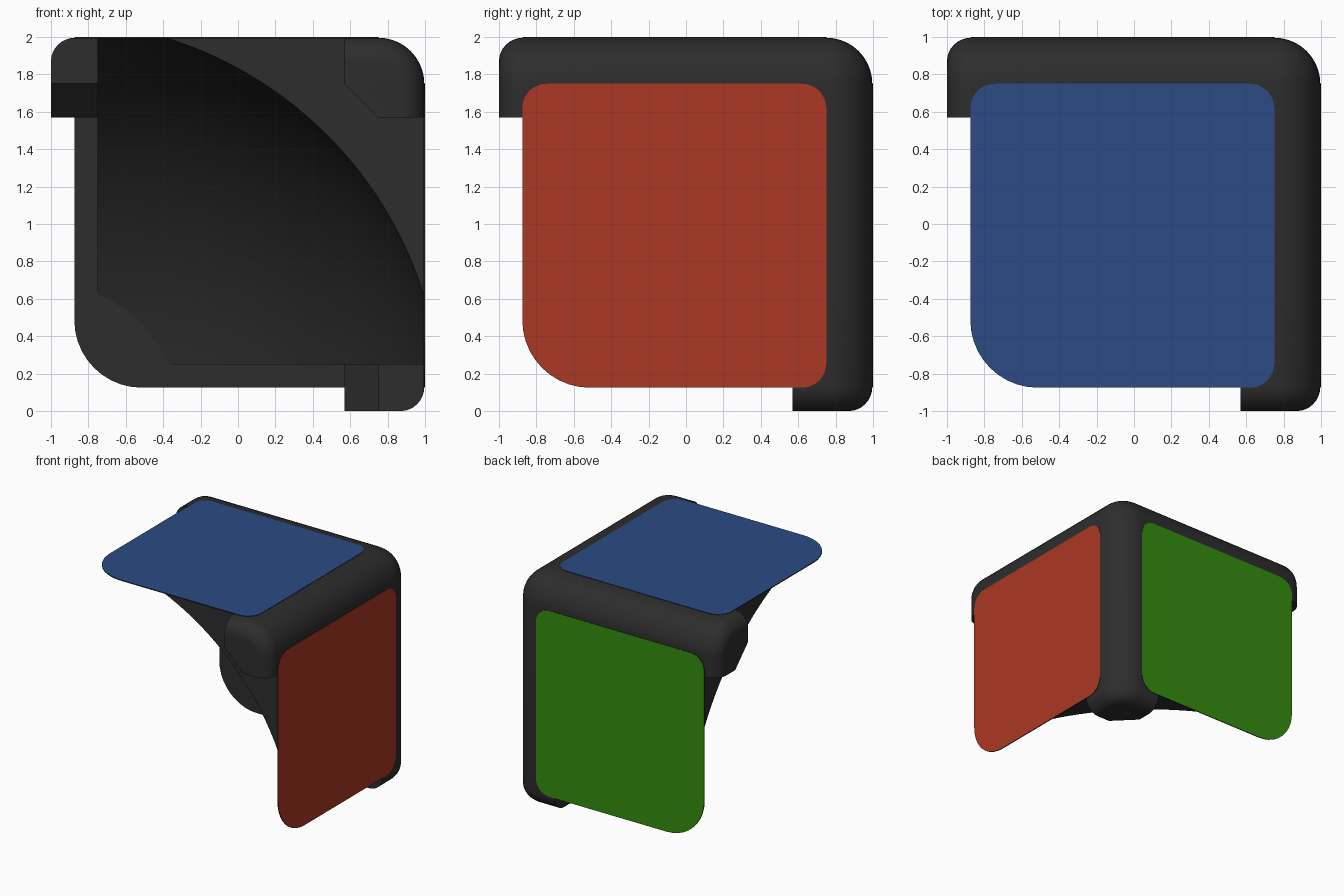
import bpy, bmesh
from math import sin, cos, pi, sqrt
from mathutils import Vector

if "Cube" in bpy.data.objects:
    bpy.data.objects.remove(bpy.data.objects["Cube"])

E = 0.004          # plates stand this far proud of the body
CORNER = Vector((1, 1, 2))


def material(name, rgb):
    m = bpy.data.materials.new(name)
    m.diffuse_color = (*rgb, 1)
    m.use_nodes = True
    m.node_tree.nodes["Principled BSDF"].inputs["Base Color"].default_value = m.diffuse_color
    return m


DARK = material("dark", (0.026, 0.026, 0.026))
COLOURS = [material("red", (0.41, 0.04, 0.018)),
           material("green", (0.033, 0.27, 0.004)),
           material("blue", (0.025, 0.07, 0.23))]


def place(k, along, u, v):
    """Distances from the outer corner, axis k first, to world position."""
    p = [0, 0, 0]
    p[k], p[(k + 1) % 3], p[(k + 2) % 3] = along, u, v
    return CORNER - Vector(p)


def finish(name, bm, mats):
    bmesh.ops.recalc_face_normals(bm, faces=bm.faces)
    me = bpy.data.meshes.new(name)
    bm.to_mesh(me)
    bm.free()
    ob = bpy.data.objects.new(name, me)
    bpy.context.collection.objects.link(ob)
    for m in mats:
        me.materials.append(m)
    return ob


def smooth(ob):
    bpy.ops.object.select_all(action='DESELECT')
    ob.select_set(True)
    bpy.context.view_layer.objects.active = ob
    bpy.ops.object.shade_smooth_by_angle(angle=0.5)


def loft(bm, rings):
    loops = [[bm.verts.new(p) for p in r] for r in rings]
    n = len(loops[0])
    for a, b in zip(loops, loops[1:]):
        for i in range(n):
            bm.faces.new((a[i], a[(i + 1) % n], b[(i + 1) % n], b[i]))
    return bm.faces.new(loops[0]), bm.faces.new(loops[-1])


# Corner body: block with three rounded outer edges
bm = bmesh.new()
bmesh.ops.create_cube(bm, size=1.75 - E)
bmesh.ops.translate(bm, verts=bm.verts, vec=CORNER - Vector([(1.75 + E) / 2] * 3))
tip = max(bm.verts, key=lambda v: sum(v.co))
bmesh.ops.bevel(bm, geom=list(tip.link_edges), offset=0.25 - E, segments=10,
                profile=0.5, affect='EDGES')
body = finish("corner_body", bm, [DARK])

# Spherical scoop cut out of the inside
bm = bmesh.new()
bmesh.ops.create_uvsphere(bm, u_segments=128, v_segments=64, radius=2.103)
bmesh.ops.translate(bm, verts=bm.verts, vec=CORNER - Vector((2, 2, 2)))
cutter = finish("scoop_cutter", bm, [DARK])
cutter.hide_render = True
mod = body.modifiers.new("scoop", 'BOOLEAN')
mod.operation = 'DIFFERENCE'
mod.solver = 'EXACT'
mod.object = cutter
bpy.context.view_layer.objects.active = body
bpy.ops.object.modifier_apply(modifier="scoop")
bpy.data.objects.remove(cutter)
smooth(body)


# Bar ends: rounded outside, chamfered inside, filleted at the tip
def bar_section(d):
    arc = [(0.25 - (0.25 - d) * sin(t), 0.25 - (0.25 - d) * cos(t))
           for t in [i * pi / 20 for i in range(11)]]
    return [(0.43, d)] + arc + [(d, 0.43), (0.25, 0.43), (0.43, 0.25)]


FILLET = 0.13
for k, axis in enumerate("xyz"):
    steps = [(1.70, E)]
    for i in range(9):
        t = i * pi / 16
        steps.append((2 - FILLET + FILLET * sin(t), E + (FILLET - E) * (1 - cos(t))))
    bm = bmesh.new()
    loft(bm, [[place(k, s, u, v) for u, v in bar_section(d)] for s, d in steps])
    smooth(finish("bar_end_" + axis, bm, [DARK]))

# Coloured plates: thin rounded squares, dark on the inside
LO, HI, R = 0.25, 1.875, 0.13
CORNERS = [(LO, LO, R, 2), (HI, LO, R, 3), (HI, HI, 0.36, 0), (LO, HI, R, 1)]
outline = []
for cu, cv, r, q in CORNERS:
    ou = cu + r if cu == LO else cu - r
    ov = cv + r if cv == LO else cv - r
    for i in range(11):
        t = (q + i / 10) * pi / 2
        outline.append((ou + r * cos(t), ov + r * sin(t)))

for k, name in enumerate(["right_plate", "back_plate", "top_plate"]):
    bm = bmesh.new()
    outer, inner = loft(bm, [[place(k, s, u, v) for u, v in outline]
                             for s in (0, 2 * E)])
    for f in bm.faces:
        f.material_index = 0 if f is outer else 1
    finish(name, bm, [COLOURS[k], DARK])
